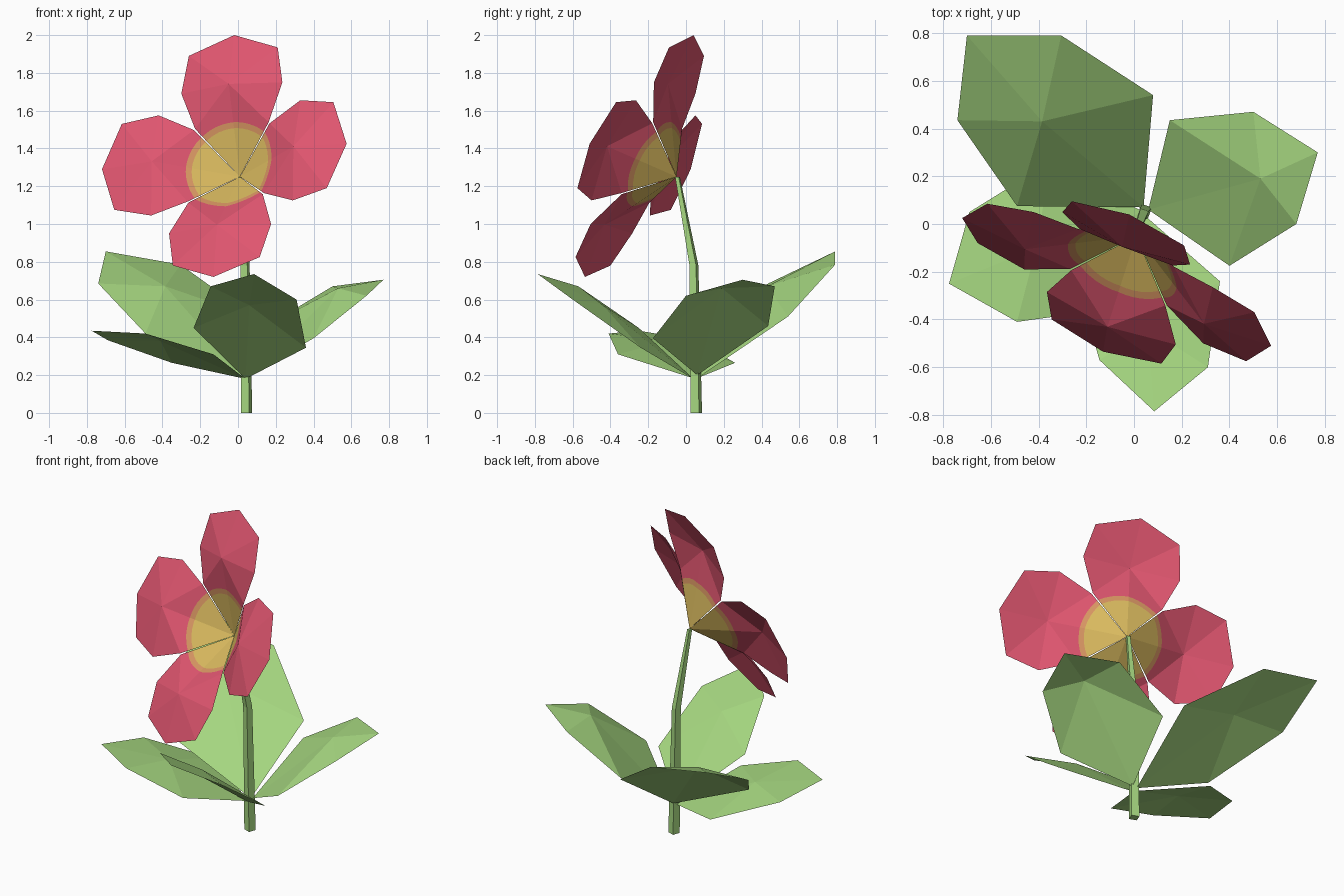
import bpy, bmesh, math
from mathutils import Vector as V

if "Cube" in bpy.data.objects:
    bpy.data.objects.remove(bpy.data.objects["Cube"])


def material(name, rgb):
    m = bpy.data.materials.new(name)
    m.diffuse_color = (*rgb, 1)
    m.use_nodes = True
    m.node_tree.nodes["Principled BSDF"].inputs["Base Color"].default_value = m.diffuse_color
    return m


GREEN = material("leaf green", (0.381, 0.680, 0.216))
PINK = material("petal pink", (0.740, 0.092, 0.160))
YELLOW = material("heart yellow", (0.716, 0.503, 0.117))
ORANGE = material("heart rim orange", (0.70, 0.31, 0.125))


def finish(bm, name, mats, facing=None):
    """Weld, point faces towards one direction, and make the object."""
    bmesh.ops.remove_doubles(bm, verts=bm.verts, dist=0.0005)
    bm.normal_update()
    if facing:
        for f in bm.faces:
            if f.normal.dot(facing) < 0:
                f.normal_flip()
    me = bpy.data.meshes.new(name)
    bm.to_mesh(me)
    bm.free()
    for m in mats:
        me.materials.append(m)
    ob = bpy.data.objects.new(name, me)
    bpy.context.collection.objects.link(ob)


def face(bm, pts, mat=0):
    f = bm.faces.new([bm.verts.new(p) for p in pts])
    f.material_index = mat


# Petals: outline from one low corner round the tip to the other
APEX = V((0.01, -0.05, 1.25))
AXIS = V((-0.37, -0.79, 0.48)).normalized()
TL, TR = (-0.23, -0.02, 1.50), (0.165, -0.175, 1.535)
BR, BL = (0.135, -0.34, 1.16), (-0.265, -0.19, 1.115)
petals = {
    "top_petal": [TL, (-0.30, 0.05, 1.69), (-0.26, 0.095, 1.89), (-0.02, 0.04, 2.0),
                  (0.21, -0.09, 1.935), (0.235, -0.17, 1.75), TR],
    "right_petal": [TR, (0.33, -0.265, 1.655), (0.505, -0.37, 1.645), (0.575, -0.51, 1.425),
                    (0.47, -0.575, 1.19), (0.29, -0.50, 1.125), BR],
    "bottom_petal": [BR, (0.175, -0.505, 1.0), (0.115, -0.585, 0.825), (-0.13, -0.535, 0.72),
                     (-0.345, -0.40, 0.78), (-0.365, -0.285, 0.95), BL],
    "left_petal": [BL, (-0.46, -0.19, 1.045), (-0.655, -0.08, 1.075), (-0.72, 0.025, 1.29),
                   (-0.615, 0.085, 1.53), (-0.42, 0.05, 1.575), TL],
}
for name, outline in petals.items():
    pts = [V(p) for p in outline]
    mid = (pts[1] + pts[5]) / 2 + AXIS * 0.045
    for i in (0, 6):                      # hairline gap between petals
        pts[i] = pts[i].lerp(mid, 0.015)
    bm = bmesh.new()
    for a, b in zip(pts, pts[1:]):        # outer blade
        face(bm, (mid, a, b))
    n = 5
    for corner in (pts[0], pts[6]):       # coloured heart, in rings from the apex
        rays = [corner.lerp(mid, i / n) for i in range(n + 1)]
        for p, q in zip(rays, rays[1:]):
            u, w = (p - APEX).normalized(), (q - APEX).normalized()
            face(bm, (APEX, APEX + u * 0.26, APEX + w * 0.26), 1)
            face(bm, (APEX + u * 0.26, APEX + u * 0.292, APEX + w * 0.292, APEX + w * 0.26), 2)
            face(bm, (APEX + u * 0.292, p, q, APEX + w * 0.292))
    finish(bm, name, (PINK, YELLOW, ORANGE), AXIS)

# Leaves: base, five rim points, then the middle of the arched blade
leaves = {
    "back_leaf": [(0.04, 0.07, 0.19), (-0.49, 0.075, 0.42), (-0.74, 0.435, 0.685),
                  (-0.70, 0.79, 0.855), (-0.305, 0.79, 0.785), (0.08, 0.54, 0.51),
                  (-0.385, 0.43, 0.67)],
    "right_leaf": [(0.06, 0.06, 0.20), (0.15, 0.435, 0.46), (0.50, 0.47, 0.67),
                   (0.77, 0.30, 0.705), (0.68, 0.0, 0.62), (0.40, -0.175, 0.395),
                   (0.53, 0.19, 0.66)],
    "front_leaf": [(0.04, 0.04, 0.18), (0.36, -0.24, 0.345), (0.31, -0.60, 0.60),
                   (0.085, -0.785, 0.735), (-0.145, -0.57, 0.67), (-0.235, -0.25, 0.45),
                   (0.06, -0.44, 0.57)],
    "left_leaf": [(0.04, 0.05, 0.18), (-0.35, 0.26, 0.265), (-0.69, 0.05, 0.385),
                  (-0.775, -0.25, 0.435), (-0.49, -0.41, 0.42), (-0.13, -0.36, 0.31),
                  (-0.41, -0.10, 0.38)],
}
for name, pts in leaves.items():
    bm = bmesh.new()
    rim, mid = pts[:6], pts[6]
    for i in range(6):
        face(bm, (mid, rim[i], rim[(i + 1) % 6]))
    finish(bm, name, (GREEN,), V((0, 0, 1)))

# Stem: four-sided, tapering and bending forward to the flower
bm = bmesh.new()
rings = []
for x, y, z, r in ((0.045, 0.055, 0, 0.033), (0.038, 0.042, 0.78, 0.026), (0.006, -0.045, 1.25, 0.014)):
    rings.append([(x + r * math.cos(math.radians(25 + 90 * k)),
                   y + r * math.sin(math.radians(25 + 90 * k)), z) for k in range(4)])
for lo, hi in zip(rings, rings[1:]):
    for k in range(4):
        j = (k + 1) % 4
        face(bm, (lo[k], lo[j], hi[j], hi[k]))
face(bm, rings[0][::-1])
face(bm, rings[-1])
finish(bm, "stem", (GREEN,))
